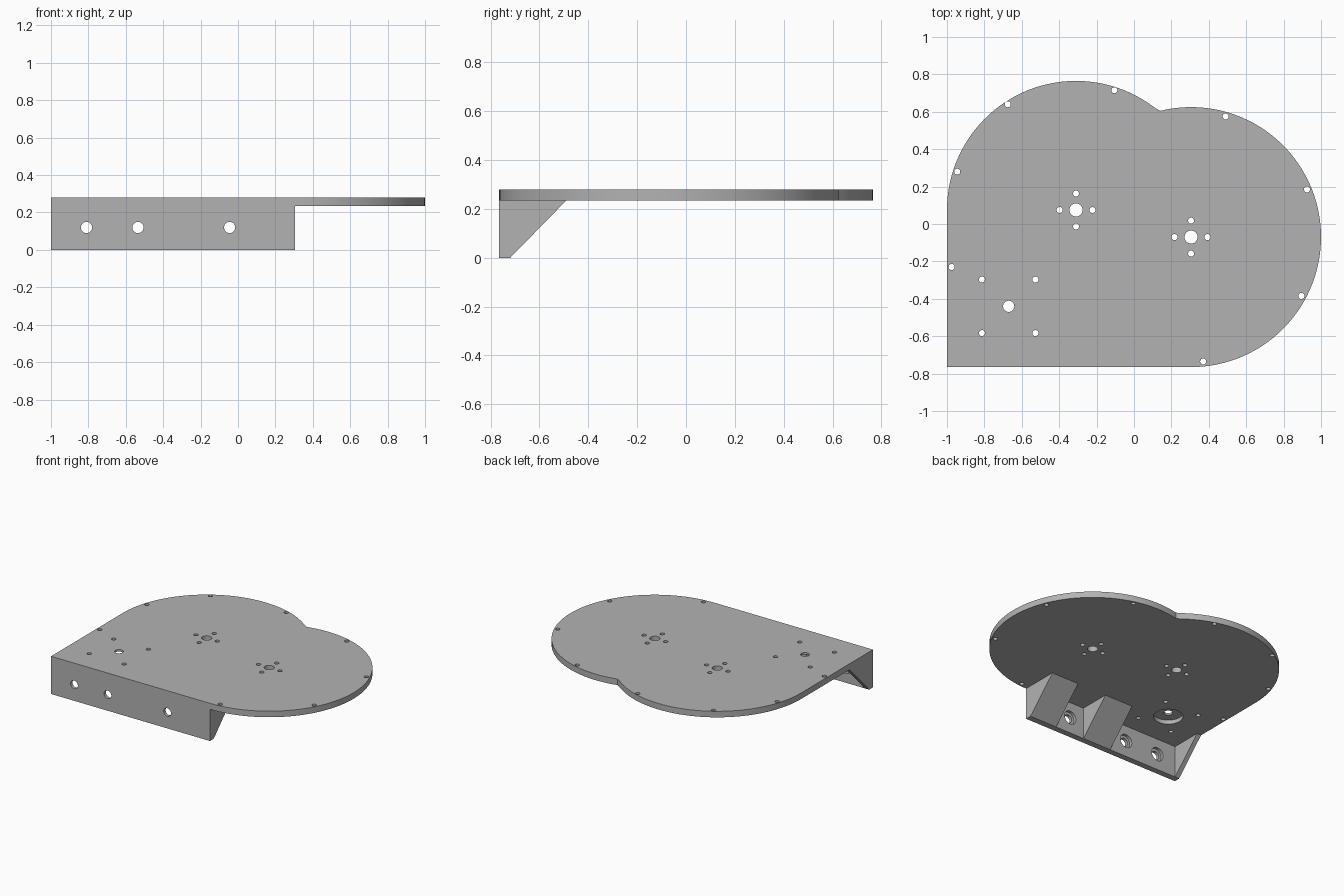
import bpy, bmesh
from math import radians, cos, sin, pi, atan2
from mathutils import Matrix, Vector

if "Cube" in bpy.data.objects:
    bpy.data.objects.remove(bpy.data.objects["Cube"], do_unlink=True)

TOP, UNDER = 0.28, 0.235          # plate faces
FRONT, WALL = -0.765, -0.72       # front wall faces
LEFT_END, RIGHT_END = -1.0, 0.305 # bracket ends

grey = bpy.data.materials.new("plain grey")
grey.diffuse_color = (0.45, 0.45, 0.45, 1)
grey.use_nodes = True
grey.node_tree.nodes["Principled BSDF"].inputs["Base Color"].default_value = (0.45, 0.45, 0.45, 1)


def make_object(name, bm):
    bmesh.ops.recalc_face_normals(bm, faces=bm.faces)
    mesh = bpy.data.meshes.new(name)
    bm.to_mesh(mesh)
    bm.free()
    mesh.materials.append(grey)
    obj = bpy.data.objects.new(name, mesh)
    bpy.context.collection.objects.link(obj)
    return obj


def prism(name, points, shift):
    """Extrude a closed outline along shift."""
    bm = bmesh.new()
    face = bm.faces.new([bm.verts.new(p) for p in points])
    new = bmesh.ops.extrude_face_region(bm, geom=[face])["geom"]
    bmesh.ops.translate(bm, vec=shift, verts=[v for v in new if isinstance(v, bmesh.types.BMVert)])
    return make_object(name, bm)


def cylinders(name, items):
    """One mesh of separate cylinders: (centre, radius, length, axis)."""
    bm = bmesh.new()
    for centre, radius, length, axis in items:
        turn = Matrix.Rotation(pi / 2, 4, "X") if axis == "Y" else Matrix()
        bmesh.ops.create_cone(bm, cap_ends=True, segments=32, radius1=radius, radius2=radius,
                              depth=length, matrix=Matrix.Translation(centre) @ turn)
    return make_object(name, bm)


def combine(target, tool, operation):
    """Apply a boolean and drop the tool."""
    mod = target.modifiers.new(operation, "BOOLEAN")
    mod.operation, mod.solver, mod.object = operation, "EXACT", tool
    bpy.context.view_layer.objects.active = target
    bpy.ops.object.modifier_apply(modifier=mod.name)
    bpy.data.objects.remove(tool, do_unlink=True)


def arc(centre, radius, start, end, steps):
    return [Vector((centre[0] + radius * cos(start + (end - start) * i / steps),
                    centre[1] + radius * sin(start + (end - start) * i / steps), UNDER))
            for i in range(steps + 1)]


# Plate outline: two round lobes meeting at a notch, with a square front corner
right_hub, left_hub, notch = (0.305, -0.07), (-0.31, 0.075), (0.14, 0.605)
angle_right = atan2(notch[1] - right_hub[1], notch[0] - right_hub[0])
angle_left = atan2(notch[1] - left_hub[1], notch[0] - left_hub[0])
outline = arc(right_hub, 0.695, -pi / 2, angle_right, 64)
outline += arc(left_hub, 0.69, angle_left, pi, 56)[1:]
outline.append(Vector((LEFT_END, FRONT, UNDER)))
plate = prism("mounting_plate", outline, (0, 0, TOP - UNDER))

# Front bracket: wall and sloped gussets from one section, with two pockets
section = [(FRONT, 0), (WALL, 0), (-0.49, UNDER), (FRONT, UNDER)]
bracket = prism("front_bracket", [(LEFT_END, y, z) for y, z in section],
                (RIGHT_END - LEFT_END, 0, 0))
for x0, x1 in ((-0.965, -0.395), (-0.16, 0.08)):
    pocket = [(x0, WALL, -0.1), (x1, WALL, -0.1), (x1, -0.3, -0.1), (x0, -0.3, -0.1)]
    combine(bracket, prism("pocket", pocket, (0, 0, 0.5)), "DIFFERENCE")
combine(plate, bracket, "UNION")

# Recesses: motor seat below the plate, nut seats behind the wall
motor = (-0.67, -0.44)
wall_holes = [(x, 0.12) for x in (-0.81, -0.535, -0.045)]
seats = [((motor[0], motor[1], UNDER), 0.1, 0.06, "Z")]
seats += [((x, WALL, z), 0.05, 0.044, "Y") for x, z in wall_holes]
combine(plate, cylinders("seats", seats), "DIFFERENCE")

# Through holes
holes = [(motor, 0.03)]
for sx in (-1, 1):
    for sy in (-1, 1):
        holes.append(((motor[0] + sx * 0.143, motor[1] + sy * 0.143), 0.016))
for hub in (right_hub, left_hub):
    holes.append((hub, 0.035))
    for dx, dy in ((1, 0), (-1, 0), (0, 1), (0, -1)):
        holes.append(((hub[0] + dx * 0.088, hub[1] + dy * 0.088), 0.016))
rim = [(-0.945, 0.28), (-0.675, 0.64), (-0.105, 0.715), (0.49, 0.575),
       (0.925, 0.185), (0.895, -0.385), (0.37, -0.735), (-0.975, -0.23)]
holes += [(p, 0.016) for p in rim]
cutters = [((p[0], p[1], TOP), r, 0.2, "Z") for p, r in holes]
cutters += [((x, FRONT, z), 0.03, 0.2, "Y") for x, z in wall_holes]
combine(plate, cylinders("holes", cutters), "DIFFERENCE")

# Smooth the curved walls, keep the edges sharp
bpy.ops.object.select_all(action="DESELECT")
plate.select_set(True)
bpy.context.view_layer.objects.active = plate
bpy.ops.object.shade_smooth_by_angle(angle=radians(30))
